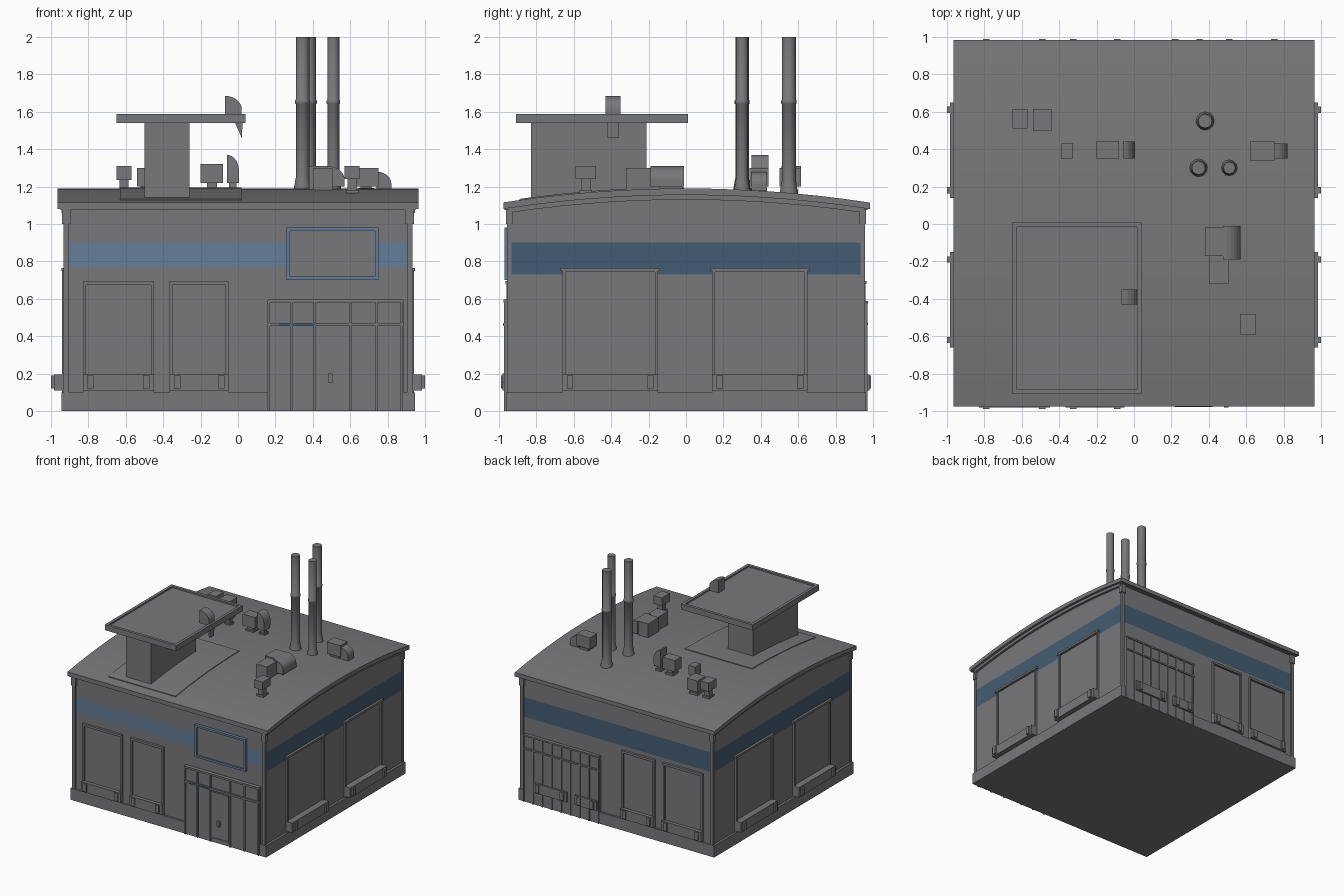
import bpy, bmesh, math
from mathutils import Vector

if "Cube" in bpy.data.objects:
    bpy.data.objects.remove(bpy.data.objects["Cube"])


def material(name, rgb):
    m = bpy.data.materials.new(name)
    m.diffuse_color = (*rgb, 1)
    m.use_nodes = True
    m.node_tree.nodes["Principled BSDF"].inputs["Base Color"].default_value = m.diffuse_color
    return m


GREY = material("concrete_grey", (0.19, 0.19, 0.2))
LIGHT = material("light_blue", (0.13, 0.21, 0.32))
DARK = material("dark_blue", (0.058, 0.108, 0.172))

WX, WY = 0.925, 0.945           # half sizes of the walls


def roof_z(y):
    return 1.185 - 0.078 * y * y


def finish(name, bm, mats=(GREY,)):
    bmesh.ops.recalc_face_normals(bm, faces=bm.faces)
    me = bpy.data.meshes.new(name)
    bm.to_mesh(me)
    bm.free()
    for m in mats:
        me.materials.append(m)
    ob = bpy.data.objects.new(name, me)
    bpy.context.collection.objects.link(ob)
    return ob


def add_prism(bm, points, axis, a, b):
    """Extrude a 2D profile along x (profile y,z) or y (profile x,z)."""
    def at(p, t):
        return (t, p[0], p[1]) if axis == "x" else (p[0], t, p[1])
    lo = [bm.verts.new(at(p, a)) for p in points]
    hi = [bm.verts.new(at(p, b)) for p in points]
    bm.faces.new(lo)
    bm.faces.new(hi[::-1])
    n = len(points)
    for i in range(n):
        j = (i + 1) % n
        bm.faces.new((lo[i], hi[i], hi[j], lo[j]))


def add_box(bm, x0, x1, y0, y1, z0, z1):
    add_prism(bm, [(x0, z0), (x1, z0), (x1, z1), (x0, z1)], "y", y0, y1)


def boxes(name, *dims, mat=GREY):
    bm = bmesh.new()
    for d in dims:
        add_box(bm, *d)
    return finish(name, bm, (mat,))


def on_wall(wall, u0, u1, z0, z1, depth, inset=0.01):
    """Box standing out from a wall; u runs along the wall."""
    if wall in ("front", "back"):
        s = -1 if wall == "front" else 1
        y = sorted((s * (WY - inset), s * (WY + depth)))
        return (u0, u1, *y, z0, z1)
    s = -1 if wall == "left" else 1
    x = sorted((s * (WX - inset), s * (WX + depth)))
    return (*x, u0, u1, z0, z1)


def frame(wall, u0, u1, z0, z1, w, depth):
    return [on_wall(wall, u0, u0 + w, z0, z1, depth), on_wall(wall, u1 - w, u1, z0, z1, depth),
            on_wall(wall, u0 + w, u1 - w, z1 - w, z1, depth), on_wall(wall, u0 + w, u1 - w, z0, z0 + w, depth)]


def curve_strip(bm, y0, y1, x0, x1, top, thick, n=14):
    ys = [y0 + (y1 - y0) * i / n for i in range(n + 1)]
    pts = [(y, roof_z(y) + top) for y in ys] + [(y, roof_z(y) + top - thick) for y in ys[::-1]]
    add_prism(bm, pts, "x", x0, x1)


# Walls with a painted band
bm = bmesh.new()
ys = [WY - 2 * WY * i / 14 for i in range(15)]
add_prism(bm, [(-WY, 0), (WY, 0)] + [(y, roof_z(y) - 0.02) for y in ys], "x", -WX, WX)
for z in (0.73, 0.77, 0.9):
    bmesh.ops.bisect_plane(bm, geom=bm.verts[:] + bm.edges[:] + bm.faces[:],
                           plane_co=(0, 0, z), plane_no=(0, 0, 1))
bmesh.ops.recalc_face_normals(bm, faces=bm.faces)
for f in bm.faces:
    z = f.calc_center_median().z
    front = f.normal.y < -0.9
    if abs(f.normal.z) < 0.1 and (0.77 if front else 0.73) < z < 0.9:
        f.material_index = 1 if front else 2
finish("walls", bm, (GREY, LIGHT, DARK))

# Plinth, roof, side trim and eave gutters
boxes("plinth", (-0.945, 0.945, -0.962, 0.962, 0, 0.1))
bm = bmesh.new()
curve_strip(bm, -0.975, 0.985, -0.965, 0.965, 0.005, 0.035)
finish("roof", bm)
bm = bmesh.new()
for s in (-1, 1):
    x = sorted((s * 0.92, s * 0.945))
    curve_strip(bm, -0.95, 0.95, *x, -0.025, 0.03)
finish("side_trim", bm)
boxes("eave_gutter", (-0.95, 0.95, -0.97, -0.94, 1.075, 1.105), (-0.95, 0.95, 0.94, 0.97, 1.075, 1.105))

# Corner downspouts
spouts = []
for sx in (-1, 1):
    for sy in (-1, 1):
        x, y = sx * 0.918, sy * 0.945
        spouts += [(x - 0.014, x + 0.014, y - 0.012, y + 0.012, 0.04, 1.09),
                   (x - 0.022, x + 0.022, y - 0.018, y + 0.018, 1.0, 1.08)]
boxes("downspouts", *spouts)


# Windows with a ledge box and brackets below
def window(wall, u0, u1, top, grow):
    parts = frame(wall, u0, u1, 0.1, top, 0.016, 0.016)
    parts.append(on_wall(wall, u0, u1, 0.1, top, 0.004))
    parts.append(on_wall(wall, u0 - grow, u1 + grow, top - 0.012, top + 0.006, 0.02))
    boxes(wall + "_window", *parts)
    ledge(wall, u0, u1)


def ledge(wall, u0, u1):
    out = 0.06 if wall in ("left", "right") else 0.035
    tip = out + 0.015 if wall in ("left", "right") else out + 0.01
    parts = [on_wall(wall, u0, u1, 0.11, 0.195, out)]
    for c in (u0 + 0.04, u1 - 0.04):
        parts.append(on_wall(wall, c - 0.017, c + 0.017, 0.12, 0.19, tip))
    boxes(wall + "_window_ledge", *parts)


for wall in ("front", "back"):
    window(wall, -0.83, -0.45, 0.69, 0.0)
    window(wall, -0.365, -0.05, 0.69, 0.0)
for wall in ("left", "right"):
    window(wall, -0.66, -0.15, 0.76, 0.012)
    window(wall, 0.14, 0.65, 0.76, 0.012)

# Shop front: panel, mullions, rails, door handle
mull = (0.165, 0.285, 0.41, 0.60, 0.74, 0.875)
shop = [on_wall("front", 0.16, 0.885, 0, 0.59, 0.018)]
shop += [on_wall("front", u - 0.006, u + 0.006, 0, 0.59, 0.027) for u in mull]
shop += [on_wall("front", 0.16, 0.885, a, b, 0.032) for a, b in ((0.455, 0.472), (0.58, 0.597))]
shop += frame("front", 0.42, 0.585, 0.03, 0.44, 0.01, 0.024)
shop += [on_wall("front", 0.48, 0.505, 0.15, 0.2, 0.035)]
boxes("shop_front", *shop)
boxes("rail_paint", on_wall("front", 0.22, 0.42, 0.458, 0.468, 0.034), mat=DARK)

# Rear loading door: panel, rails, mullions, ledges
rear = [on_wall("back", 0.16, 0.885, 0, 0.58, 0.018)]
rear += [on_wall("back", 0.16, 0.885, z, z + 0.014, 0.028) for z in (0.46, 0.575)]
rear += [on_wall("back", 0.165 + 0.09 * i, 0.177 + 0.09 * i, 0, 0.58, 0.026) for i in range(9)]
boxes("rear_door", *rear)
ledge("back", 0.47, 0.79)
ledge("back", 0.18, 0.39)

# Sign board with a blue frame
boxes("sign_panel", on_wall("front", 0.27, 0.74, 0.71, 0.97, 0.014))
boxes("sign_frame", *frame("front", 0.26, 0.75, 0.7, 0.98, 0.018, 0.026), mat=LIGHT)

# Rooftop canopy on a thick column
bm = bmesh.new()
curve_strip(bm, -0.89, -0.01, -0.63, 0.02, 0.011, 0.02)
finish("canopy_deck", bm)
boxes("canopy_column", (-0.5, -0.26, -0.83, -0.21, 1.1, 1.55))
x0, x1, y0, y1 = -0.65, 0.04, -0.91, 0.01
boxes("canopy_slab", (x0 + 0.02, x1 - 0.02, y0 + 0.02, y1 - 0.02, 1.54, 1.575),
      (x0, x0 + 0.025, y0, y1, 1.54, 1.588), (x1 - 0.025, x1, y0, y1, 1.54, 1.588),
      (x0, x1, y0, y0 + 0.025, 1.54, 1.588), (x0, x1, y1 - 0.025, y1, 1.54, 1.588))


# Curved vent hoods
def hood(name, x, w, h, ya, yb, z):
    n = 7
    pts = [(x, z)] + [(x + w * math.sin(t), z + h * (0.35 + 0.65 * math.cos(t)))
                      for t in (math.pi / 2 * i / n for i in range(n + 1))] + [(x + w, z)]
    bm = bmesh.new()
    add_prism(bm, pts, "y", ya, yb)
    return finish(name, bm)


hood("canopy_hood", -0.07, 0.09, 0.11, -0.43, -0.35, 1.575)
bm = bmesh.new()
add_prism(bm, [(-0.02, 1.55), (0.025, 1.55), (0.02, 1.46)], "y", -0.42, -0.36)
finish("canopy_hood_spout", bm)
hood("roof_hood", -0.06, 0.065, 0.13, 0.35, 0.44, 1.24)
hood("side_unit_elbow", 0.74, 0.08, 0.1, 0.35, 0.43, 1.18)
hood("duct_hood", 0.475, 0.095, 0.11, -0.19, -0.01, 1.2)


# Rooftop units raised on pedestals
def unit(name, x0, x1, y0, y1, z0, z1):
    cx, cy = (x0 + x1) / 2, (y0 + y1) / 2
    r = min(x1 - x0, y1 - y0) * 0.3
    base = roof_z(cy) - 0.02
    boxes(name, (x0, x1, y0, y1, z0, z1), (cx - r, cx + r, cy - r, cy + r, base, z0),
          (cx - r * 1.4, cx + r * 1.4, cy - r * 1.4, cy + r * 1.4, base, base + 0.04))


for d in ((-0.65, -0.57, 0.51, 0.615, 1.235, 1.31), (-0.54, -0.44, 0.5, 0.615, 1.2, 1.3),
          (-0.39, -0.325, 0.35, 0.43, 1.23, 1.31), (-0.2, -0.08, 0.35, 0.44, 1.22, 1.32),
          (0.57, 0.65, -0.59, -0.48, 1.24, 1.31), (0.62, 0.75, 0.34, 0.44, 1.2, 1.3),
          (-0.06, 0.005, 0.355, 0.435, 1.22, 1.25)):
    unit("roof_unit", *d)
boxes("roof_duct", (0.38, 0.48, -0.17, -0.02, 1.17, 1.31), (0.4, 0.505, -0.32, -0.14, 1.16, 1.3))

# Three tall chimneys with flared feet and joint rings
for cx, cy, r in ((0.38, 0.55, 0.037), (0.345, 0.3, 0.036), (0.51, 0.3, 0.032)):
    bm = bmesh.new()
    b = roof_z(cy) - 0.02
    rings = [(b, 1.45), (b + 0.06, 1.15), (b + 0.09, 1), (1.64, 1), (1.645, 1.12), (1.66, 1.12), (1.665, 1), (2.0, 1)]
    loops = [[bm.verts.new(Vector((cx + r * k * math.cos(a), cy + r * k * math.sin(a), z)))
              for a in (math.tau * i / 12 for i in range(12))] for z, k in rings]
    for lo, hi in zip(loops, loops[1:]):
        for i in range(12):
            j = (i + 1) % 12
            bm.faces.new((lo[i], lo[j], hi[j], hi[i])).smooth = True
    bm.faces.new(loops[0][::-1])
    bm.faces.new(loops[-1])
    finish("chimney", bm)
